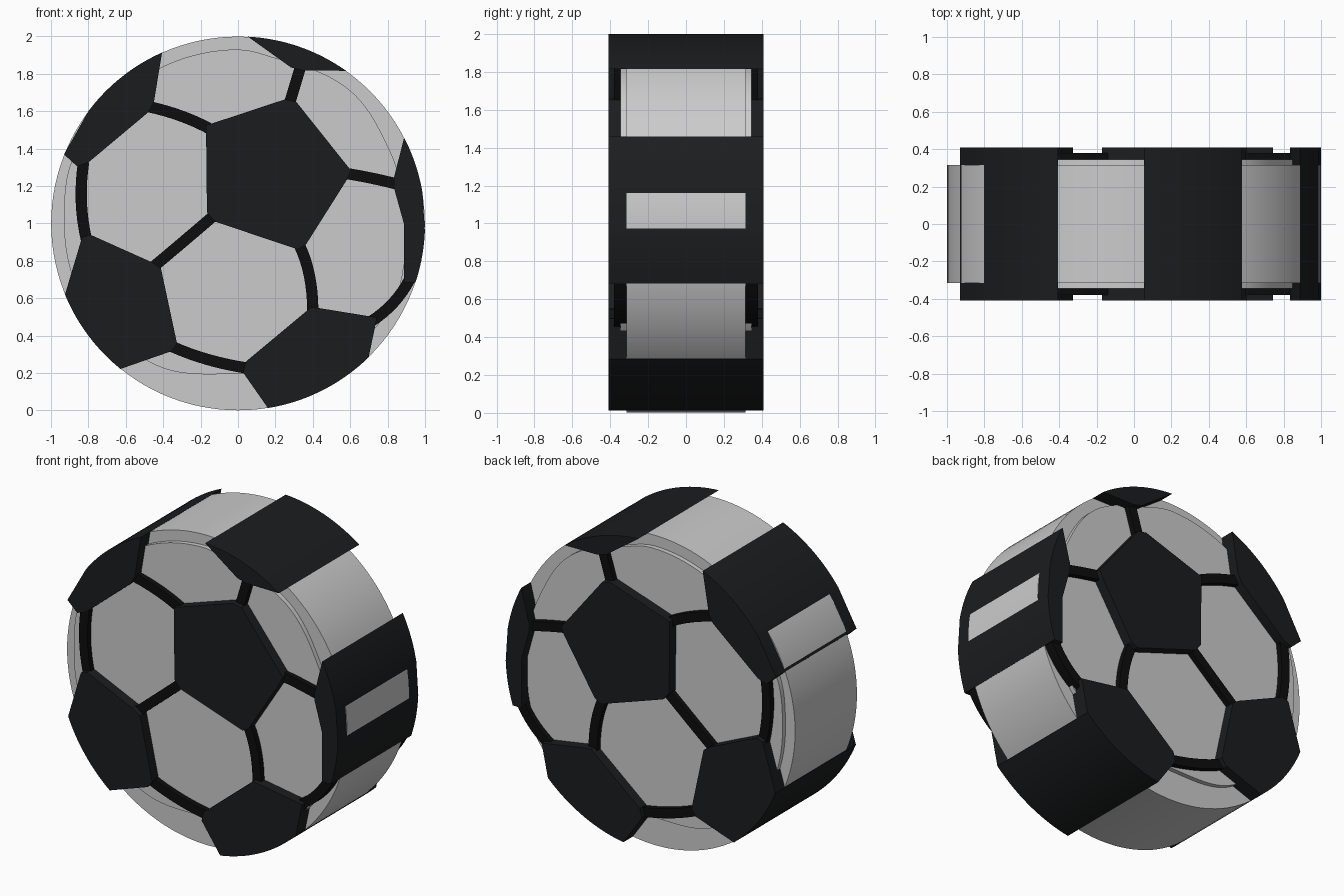
import bpy, bmesh, math
from mathutils import Vector

if "Cube" in bpy.data.objects:
    bpy.data.objects.remove(bpy.data.objects["Cube"])

C = Vector((0, 1))  # disc centre in the x-z plane


def material(name, rgb):
    m = bpy.data.materials.new(name)
    m.diffuse_color = (*rgb, 1)
    m.use_nodes = True
    m.node_tree.nodes["Principled BSDF"].inputs["Base Color"].default_value = m.diffuse_color
    return m


BLACK = material("black_panel", (0.011, 0.012, 0.013))
SEAM = material("black_seam", (0.004, 0.004, 0.004))


def slab(name, outline, half, mat=None, smooth=False):
    """Extrude an x-z outline symmetrically along y."""
    bm = bmesh.new()
    face = bm.faces.new([bm.verts.new((x, -half, z)) for x, z in outline])
    new = bmesh.ops.extrude_face_region(bm, geom=[face])["geom"]
    bmesh.ops.translate(bm, vec=(0, 2 * half, 0),
                        verts=[g for g in new if isinstance(g, bmesh.types.BMVert)])
    bmesh.ops.recalc_face_normals(bm, faces=bm.faces)
    me = bpy.data.meshes.new(name)
    bm.to_mesh(me)
    bm.free()
    ob = bpy.data.objects.new(name, me)
    bpy.context.collection.objects.link(ob)
    if mat:
        me.materials.append(mat)
    if smooth:
        bpy.ops.object.select_all(action='DESELECT')
        ob.select_set(True)
        bpy.context.view_layer.objects.active = ob
        bpy.ops.object.shade_smooth_by_angle(angle=math.radians(30))
    return ob


def polar(deg, r):
    a = math.radians(deg)
    return (r * math.cos(a), 1 + r * math.sin(a))


def rim_panel(name, pts, flat=None):
    """Inner points, closed by an arc along the rim; flat = angle span left as a chord."""
    a0, a1 = (math.degrees(math.atan2(p[1] - 1, p[0])) for p in (pts[-1], pts[0]))
    d = (a1 - a0 + 180) % 360 - 180
    n = max(8, int(abs(d) / 2))
    angles = [a0 + d * i / n for i in range(n + 1)]
    if flat:
        lo, hi = flat
        angles = [a for a in angles if not lo <= a % 360 <= hi
                  and not lo <= a % 360 - 360 <= hi]
        angles = sorted(angles + [lo - 360 * round((lo - a0) / 360),
                                  hi - 360 * round((hi - a0) / 360)], reverse=d < 0)
    slab(name, list(pts[1:-1]) + [polar(a, 1.0) for a in angles], 0.41, BLACK, True)


def seam(name, pts, width=0.06):
    """Narrow curved strip through three points (quadratic)."""
    a, m, b = (Vector(p) for p in pts)
    ctrl = 2 * m - (a + b) / 2
    left, right = [], []
    for i in range(9):
        t = i / 8
        p = (1 - t) ** 2 * a + 2 * t * (1 - t) * ctrl + t * t * b
        d = ((1 - t) * (ctrl - a) + t * (b - ctrl)).normalized()
        off = Vector((-d.y, d.x)) * width / 2
        left.append(p + off)
        right.append(p - off)
    slab(name, left + right[::-1], 0.38, SEAM, True)


# Main grey disc
slab("core_disc", [polar(i * 3, 0.999) for i in range(120)], 0.315, None, True)

# Raised grey panel layer with a slightly uneven outline
radii = [(0, .89), (25, .90), (50, .93), (75, .905), (90, .93), (120, .93), (160, .95),
         (180, .93), (210, .93), (235, .88), (270, .805), (290, .83), (315, .92),
         (335, .93), (360, .89)]
outline = []
for i in range(120):
    a = i * 3
    for (p, r), (q, s) in zip(radii, radii[1:]):
        if p <= a < q:
            t = (1 - math.cos(math.pi * (a - p) / (q - p))) / 2
            outline.append(polar(a, r + (s - r) * t))
slab("panel_layer", outline, 0.345, None, True)

# Black pentagons: the whole one and those cut by the rim
slab("centre_pentagon", [(-.171, 1.524), (.25, 1.663), (.31, 1.652), (.604, 1.283),
                         (.583, 1.235), (.364, .888), (.32, .861), (-.123, 1.01),
                         (-.166, 1.059)], 0.41, BLACK)
rim_panel("upper_left_pentagon", [(-.406, 1.914), (-.45, 1.647), (-.48, 1.594),
          (-.80, 1.326), (-.86, 1.305), (-.93, 1.369)], (143, 158))
rim_panel("top_pentagon", [(.053, 1.999), (.283, 1.834), (.348, 1.818), (.578, 1.816)])
rim_panel("right_pentagon", [(.89, 1.46), (.834, 1.246), (.834, 1.19), (.888, .995),
          (.888, .684), (.949, .684)], (-2.3, 9.8))
rim_panel("lower_right_pentagon", [(.70, .283), (.743, .497), (.43, .548), (.39, .551),
          (.043, .262), (.027, .203), (.16, .013)])
rim_panel("lower_left_pentagon", [(-.63, .22), (-.358, .316), (-.326, .358),
          (-.412, .76), (-.455, .79), (-.79, .94), (-.834, .925), (-.925, .62)])

# Seams joining the pentagons
for name, pts in {
    "upper_left_seam": [(-.14, 1.50), (-.30, 1.573), (-.48, 1.625)],
    "top_seam": [(.275, 1.64), (.305, 1.74), (.335, 1.84)],
    "right_seam": [(.57, 1.268), (.71, 1.243), (.86, 1.208)],
    "lower_right_seam": [(.33, .88), (.382, .72), (.40, .53)],
    "lower_left_seam": [(-.12, 1.05), (-.28, .913), (-.45, .77)],
    "left_seam": [(-.825, 1.33), (-.838, 1.12), (-.81, .91)],
    "bottom_seam": [(-.36, .345), (-.16, .272), (.06, .225)],
    "outer_right_seam": [(.71, .475), (.83, .575), (.917, .70)],
}.items():
    seam(name, pts)
